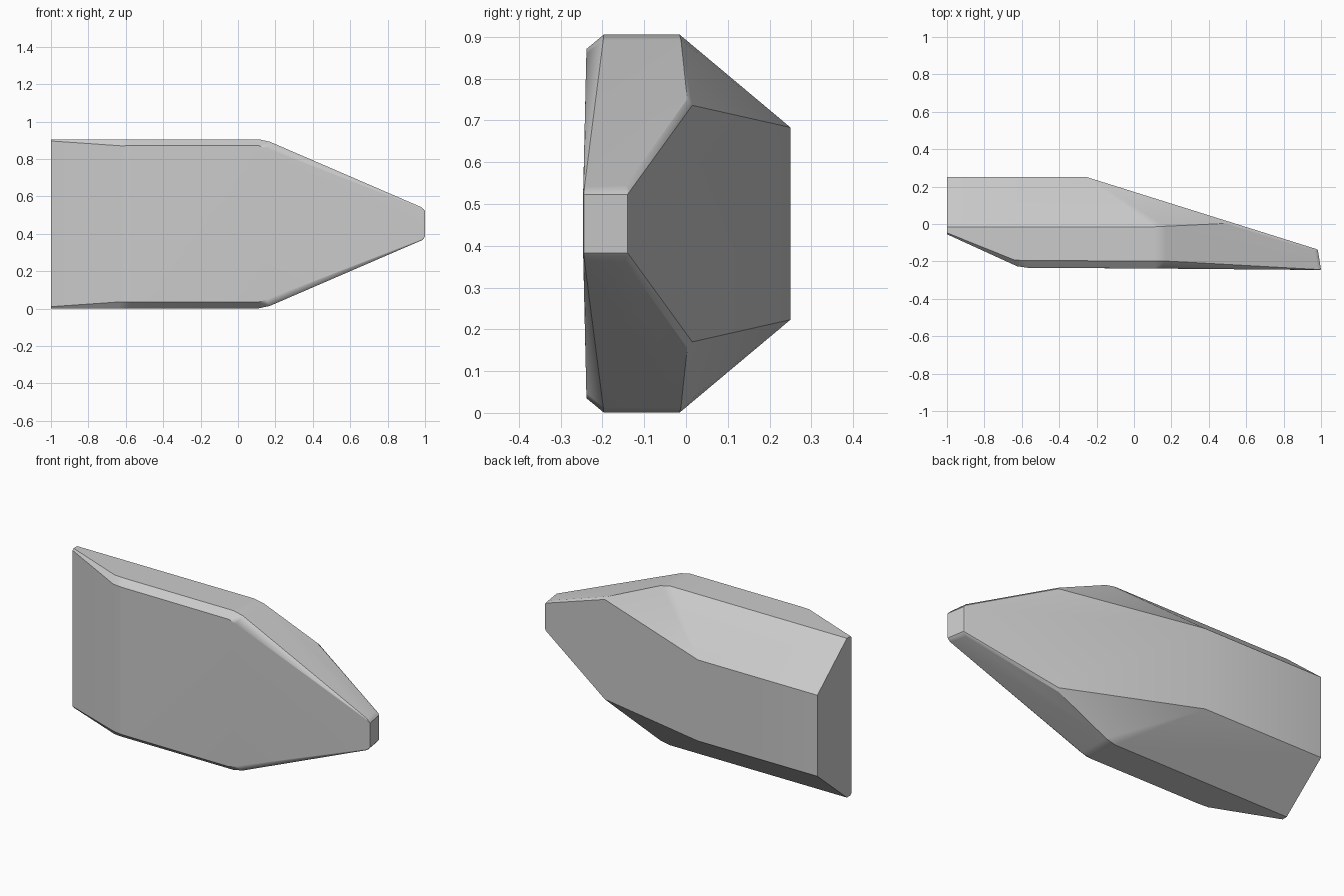
import bpy, bmesh, math

old = bpy.data.objects.get("Cube")
if old:
    bpy.data.objects.remove(old, do_unlink=True)

MID = 0.453  # height of the mirror plane

# Corners of the upper half: x, y, height above the mirror plane
corners = [
    # flat end
    (-1.0, -0.055, 0.443), (-1.0, -0.047, 0.452), (-1.0, -0.015, 0.452), (-1.0, 0.25, 0.23),
    # front panel and its softened fold
    (-0.625, -0.226, 0.417), (-0.57, -0.234, 0.418), (0.11, -0.238, 0.418),
    (0.15, -0.2385, 0.405), (0.99, -0.246, 0.078),
    # top panel
    (-0.64, -0.192, 0.452), (-0.58, -0.196, 0.452), (0.11, -0.197, 0.452),
    (0.11, -0.015, 0.452), (0.17, -0.198, 0.439), (0.17, -0.012, 0.439),
    # back panel and its thin bevel
    (-0.25, 0.25, 0.23), (0.49, 0.003, 0.298), (0.5, 0.015, 0.283),
    (0.965, -0.144, 0.092), (0.975, -0.134, 0.078),
    # narrow tip
    (0.983, -0.243, 0.088), (1.0, -0.244, 0.07), (0.983, -0.14, 0.07),
]

# Faceted body: hull around the mirrored corners
bm = bmesh.new()
for x, y, h in corners:
    for side in (1, -1):
        bm.verts.new((x, y, MID + side * h))
hull = bmesh.ops.convex_hull(bm, input=bm.verts)
loose = [v for v in bm.verts if not v.link_faces]
bmesh.ops.delete(bm, geom=loose, context="VERTS")
bmesh.ops.dissolve_limit(bm, angle_limit=math.radians(1.5),
                         verts=bm.verts, edges=bm.edges)
bmesh.ops.recalc_face_normals(bm, faces=bm.faces)
mesh = bpy.data.meshes.new("faceted_body")
bm.to_mesh(mesh)
bm.free()
body = bpy.data.objects.new("faceted_body", mesh)
bpy.context.collection.objects.link(body)

# Plain grey
grey = bpy.data.materials.new("plain_grey")
grey.use_nodes = True
colour = (0.6, 0.6, 0.6, 1.0)
grey.diffuse_color = colour
grey.node_tree.nodes["Principled BSDF"].inputs["Base Color"].default_value = colour
mesh.materials.append(grey)

# Soft shallow folds, crisp steep edges
bpy.ops.object.select_all(action="DESELECT")
body.select_set(True)
bpy.context.view_layer.objects.active = body
bpy.ops.object.shade_smooth_by_angle(angle=math.radians(30))
weighted = body.modifiers.new("weighted_normals", "WEIGHTED_NORMAL")
weighted.keep_sharp = True
